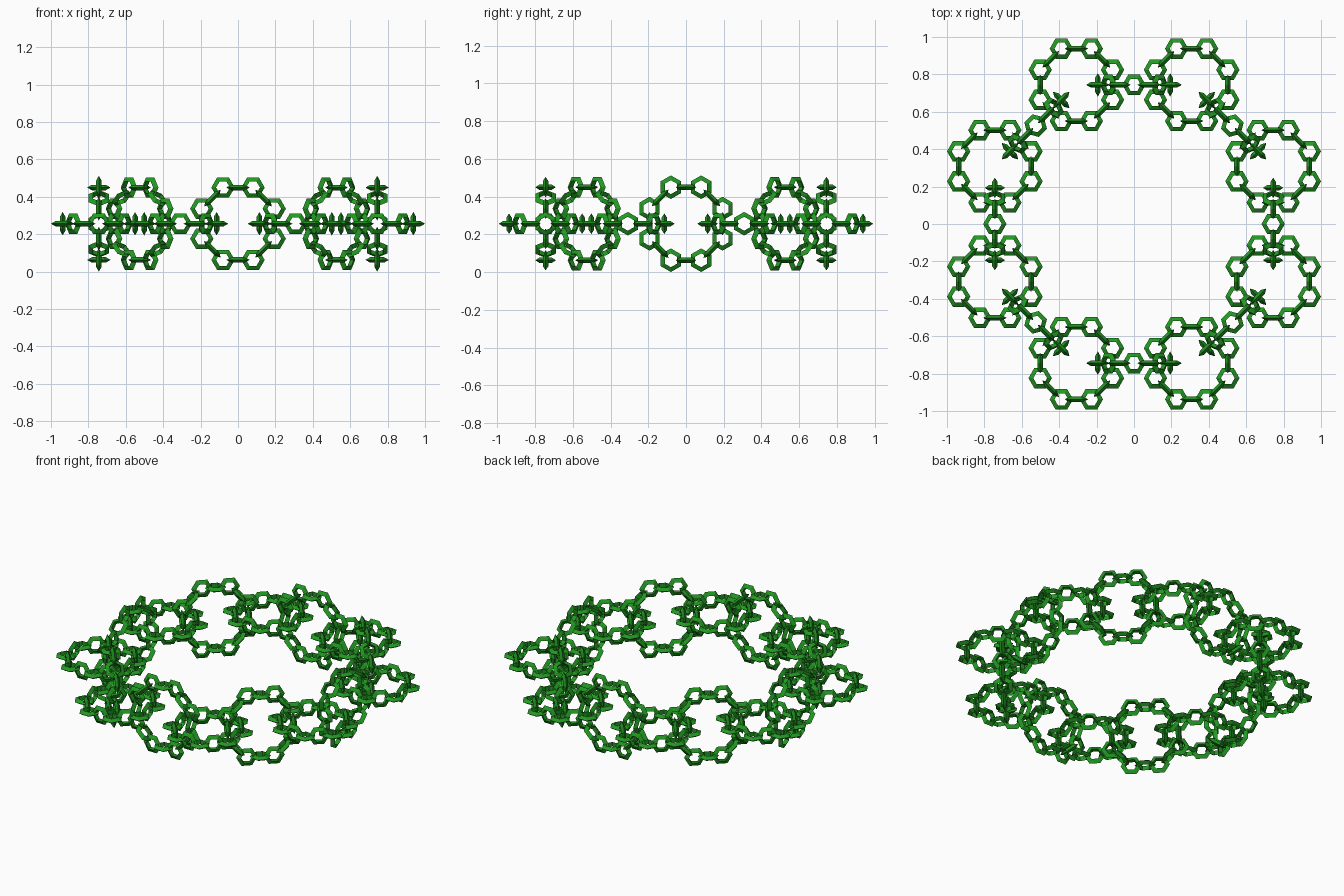
import bpy, bmesh
from math import pi, cos, sin, radians
from mathutils import Matrix, Vector

if "Cube" in bpy.data.objects:
    bpy.data.objects.remove(bpy.data.objects["Cube"])

A1 = 0.744            # octagon half-width of the whole necklace
A2 = 0.1935           # octagon half-width of one chain ring
LINK_R, TUBE_R = 0.0455, 0.017
CENTRE_Z = 0.256

green = bpy.data.materials.new("green")
green.diffuse_color = (0.016, 0.32, 0.016, 1)
green.use_nodes = True
green.node_tree.nodes["Principled BSDF"].inputs["Base Color"].default_value = green.diffuse_color


def octagon_places(a):
    """Flat places on the corners, upright places on the edge middles."""
    corner = a / cos(pi / 8)
    flat, upright = [], []
    for k in range(8):
        t = pi / 8 + k * pi / 4
        flat.append(Matrix.Translation((corner * cos(t), corner * sin(t), 0)))
        deg = k * 45
        if deg % 180 == 90:        # edge runs along x
            rot = Matrix.Rotation(pi / 2, 4, 'X')
        elif deg % 180 == 0:       # edge runs along y
            rot = Matrix.Rotation(pi / 2, 4, 'Y')
        else:                      # diagonal edge
            rot = Matrix.Rotation(radians(deg + 90), 4, 'Z') @ Matrix.Rotation(pi / 2, 4, 'X')
        p = Vector((a * cos(radians(deg)), a * sin(radians(deg)), 0))
        upright.append(Matrix.Translation(p) @ rot)
    return flat, upright


def add_link(bm, m):
    """Six-sided link with a triangular cross-section, pointing outwards."""
    loops = []
    for i in range(6):
        u = i * pi / 3
        loop = []
        for j in range(3):
            v = j * 2 * pi / 3
            r = LINK_R + TUBE_R * cos(v)
            loop.append(bm.verts.new(m @ Vector((r * cos(u), r * sin(u), TUBE_R * sin(v)))))
        loops.append(loop)
    for i in range(6):
        a, b = loops[i], loops[(i + 1) % 6]
        for j in range(3):
            k = (j + 1) % 3
            bm.faces.new((a[j], b[j], b[k], a[k]))


# one chain ring of sixteen interlocked links
bm = bmesh.new()
flat, upright = octagon_places(A2)
for m in flat + upright:
    add_link(bm, m)
ring = bpy.data.meshes.new("chain_ring")
bm.to_mesh(ring)
bm.free()
ring.materials.append(green)

# sixteen interlocked chain rings make the necklace
flat, upright = octagon_places(A1)
for name, places in (("flat_chain_ring", flat), ("upright_chain_ring", upright)):
    for i, m in enumerate(places):
        ob = bpy.data.objects.new(f"{name}_{i + 1}", ring)
        ob.matrix_world = Matrix.Translation((0, 0, CENTRE_Z)) @ m
        bpy.context.collection.objects.link(ob)
